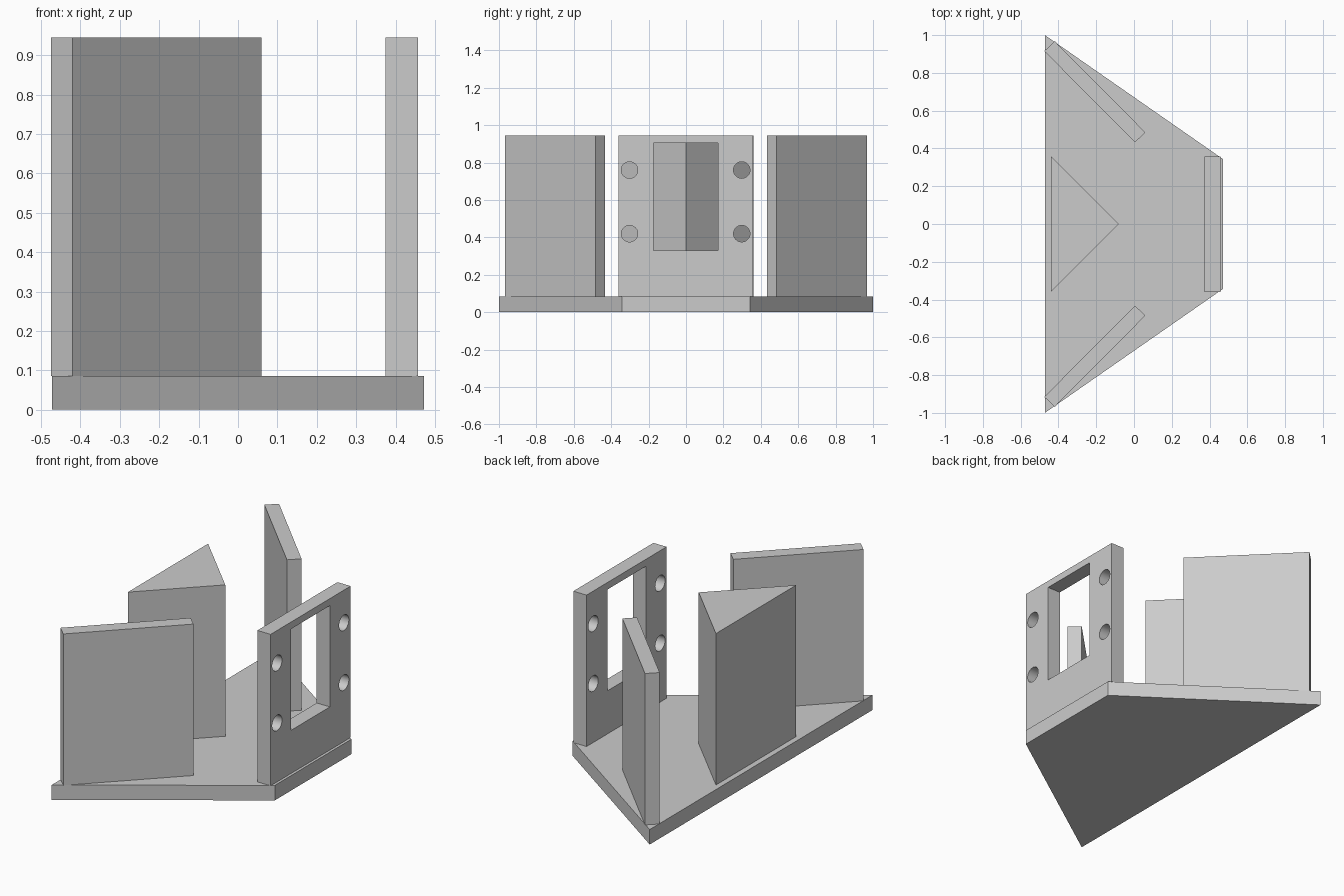
import bpy
import bmesh
import math

cube = bpy.data.objects.get("Cube")
if cube:
    bpy.data.objects.remove(cube, do_unlink=True)

FLOOR, TOP = 0.085, 0.945

grey = bpy.data.materials.new("light grey")
grey.use_nodes = True
colour = (0.6, 0.6, 0.6, 1)
grey.diffuse_color = colour
grey.node_tree.nodes["Principled BSDF"].inputs["Base Color"].default_value = colour


def prism(name, outline, z0, z1):
    """Extrude a flat outline between two heights."""
    bm = bmesh.new()
    face = bm.faces.new([bm.verts.new((x, y, z0)) for x, y in outline])
    out = bmesh.ops.extrude_face_region(bm, geom=[face])
    for v in out["geom"]:
        if isinstance(v, bmesh.types.BMVert):
            v.co.z = z1
    bmesh.ops.recalc_face_normals(bm, faces=bm.faces)
    mesh = bpy.data.meshes.new(name)
    bm.to_mesh(mesh)
    bm.free()
    mesh.materials.append(grey)
    obj = bpy.data.objects.new(name, mesh)
    bpy.context.collection.objects.link(obj)
    return obj


def rect(x0, x1, y0, y1):
    return [(x0, y0), (x1, y0), (x1, y1), (x0, y1)]


def cut(target, cutter):
    mod = target.modifiers.new(cutter.name, "BOOLEAN")
    mod.operation = "DIFFERENCE"
    mod.solver = "EXACT"
    mod.object = cutter
    cutter.hide_render = True
    cutter.hide_set(True)
    cutter.display_type = "WIRE"


# Tapered base plate
prism("base_plate", [(-0.472, -1), (0.472, -0.343), (0.472, 0.343), (-0.472, 1)], 0, FLOOR)

# Triangular column
prism("wedge_column", [(-0.44, -0.36), (-0.08, 0), (-0.44, 0.36)], FLOOR, TOP)

# Slanted side walls
wall = [(-0.42, 0.968), (-0.475, 0.915), (0.005, 0.432), (0.06, 0.485)]
for name, side in (("left_wall", 1), ("right_wall", -1)):
    prism(name, [(x, y * side) for x, y in wall], FLOOR, TOP)

# Upright panel with a window and four bolt holes
panel = prism("window_panel", rect(0.374, 0.457, -0.36, 0.358), FLOOR, TOP)
cut(panel, prism("window_cutter", rect(0.3, 0.55, -0.175, 0.172), 0.33, 0.905))
for y in (-0.302, 0.298):
    for z in (0.42, 0.76):
        bpy.ops.mesh.primitive_cylinder_add(
            vertices=40, radius=0.044, depth=0.3,
            location=(0.415, y, z), rotation=(0, math.pi / 2, 0))
        hole = bpy.context.object
        hole.name = "bolt_hole_cutter"
        hole.data.materials.append(grey)
        cut(panel, hole)

# Apply the cuts, then round the shading inside the holes
bpy.ops.object.select_all(action="DESELECT")
panel.select_set(True)
bpy.context.view_layer.objects.active = panel
for mod in list(panel.modifiers):
    bpy.ops.object.modifier_apply(modifier=mod.name)
bpy.ops.object.shade_smooth_by_angle(angle=math.radians(30))
for obj in list(bpy.data.objects):
    if "cutter" in obj.name:
        bpy.data.objects.remove(obj, do_unlink=True)
